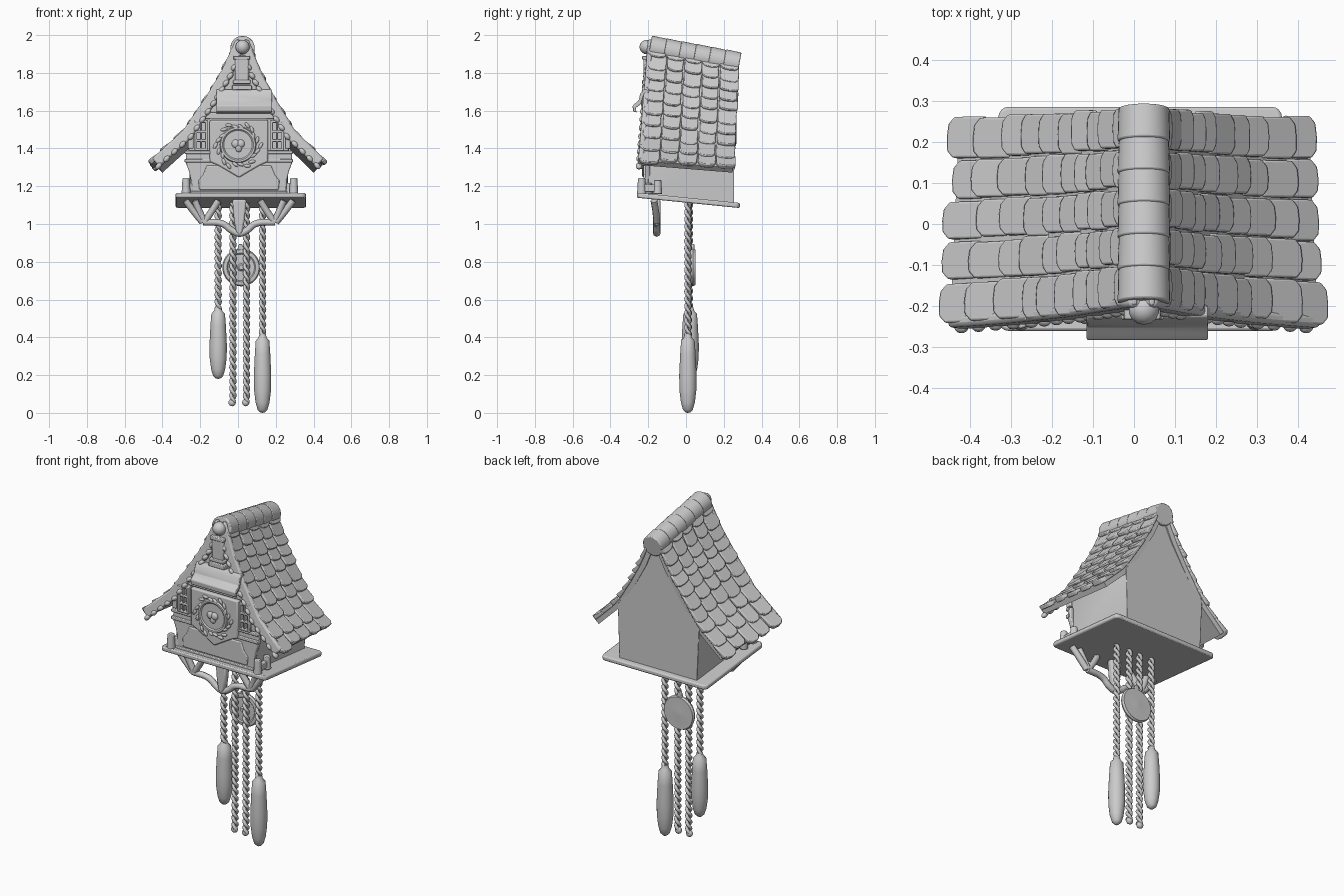
import bpy, bmesh, math, random
from mathutils import Vector, Matrix

if "Cube" in bpy.data.objects:
    bpy.data.objects.remove(bpy.data.objects["Cube"])
random.seed(4)


def finish(bm, name, bevel=0.0, segs=2):
    bmesh.ops.recalc_face_normals(bm, faces=bm.faces)
    me = bpy.data.meshes.new(name)
    bm.to_mesh(me)
    bm.free()
    ob = bpy.data.objects.new(name, me)
    bpy.context.collection.objects.link(ob)
    if bevel:
        m = ob.modifiers.new("bevel", 'BEVEL')
        m.width, m.segments, m.limit_method = bevel, segs, 'ANGLE'
    return ob


def solid(bm, a, b):
    """Closed solid between two matching loops of points."""
    va, vb = [bm.verts.new(p) for p in a], [bm.verts.new(p) for p in b]
    n = len(va)
    bm.faces.new(va)
    bm.faces.new(vb[::-1])
    for i in range(n):
        bm.faces.new((va[i], va[(i + 1) % n], vb[(i + 1) % n], vb[i]))


def prism(name, pts, y0, y1, bevel=0.006, drop=0.0):
    """x,z outline extruded along y; drop lowers the back end."""
    bm = bmesh.new()
    solid(bm, [(x, y0, z) for x, z in pts], [(x, y1, z - drop) for x, z in pts])
    return finish(bm, name, bevel)


def rects(name, boxes, y0, y1, bevel=0.004):
    bm = bmesh.new()
    for x0, x1, z0, z1 in boxes:
        q = [(x0, z0), (x1, z0), (x1, z1), (x0, z1)]
        solid(bm, [(x, y0, z) for x, z in q], [(x, y1, z) for x, z in q])
    return finish(bm, name, bevel)


def blob(bm, loc, size, rot=0.0):
    m = Matrix.Translation(loc) @ Matrix.Rotation(rot, 4, 'Y') @ Matrix.Diagonal((*size, 1))
    bmesh.ops.create_uvsphere(bm, u_segments=14, v_segments=9, radius=1, matrix=m)


def lathe(name, prof, loc, axis='Z', steps=24):
    bm = bmesh.new()
    vs = [bm.verts.new((r, 0, z)) for r, z in prof]
    es = [bm.edges.new(p) for p in zip(vs, vs[1:])]
    bmesh.ops.spin(bm, geom=vs + es, cent=(0, 0, 0), axis=(0, 0, 1), angle=2 * math.pi, steps=steps)
    bmesh.ops.remove_doubles(bm, verts=bm.verts, dist=1e-5)
    if axis == 'Y':
        bm.transform(Matrix.Rotation(math.pi / 2, 4, 'X'))
    bm.transform(Matrix.Translation(loc))
    return finish(bm, name)


def tubes(name, paths, depth, kind='POLY'):
    cu = bpy.data.curves.new(name, 'CURVE')
    cu.dimensions, cu.bevel_depth, cu.bevel_resolution = '3D', depth, 2
    cu.use_fill_caps = True
    for path in paths:
        sp = cu.splines.new(kind)
        if kind == 'BEZIER':
            sp.bezier_points.add(len(path) - 1)
            for p, co in zip(sp.bezier_points, path):
                p.co, p.handle_left_type, p.handle_right_type = co, 'AUTO', 'AUTO'
        else:
            sp.points.add(len(path) - 1)
            for p, co in zip(sp.points, path):
                p.co = (*co, 1)
    ob = bpy.data.objects.new(name, cu)
    bpy.context.collection.objects.link(ob)
    return ob


# Curved roof surface: s = side, t = ridge to eave, v = front to back, d = offset
PROFILE = [(0.025, 1.975), (0.10, 1.80), (0.18, 1.66), (0.29, 1.49), (0.45, 1.34)]


def base(s, t, v):
    i = min(max(int(t * 4), 0), 3)
    f = t * 4 - i
    (w0, z0), (w1, z1) = PROFILE[i], PROFILE[i + 1]
    w, z = w0 + (w1 - w0) * f, z0 + (z1 - z0) * f
    yf, yb = -0.19 - 0.05 * t, 0.275 - 0.02 * t
    return Vector((0.022 * (1 - t) + s * w * (1 - 0.05 * v * t), yf + (yb - yf) * v,
                   z - v * (0.085 - 0.045 * t)))


def roof(s, t, v, d):
    n = (base(s, t + .08, v) - base(s, t - .08, v)).cross(base(s, t, v + .1) - base(s, t, v - .1)).normalized()
    return base(s, t, v) + n * (d if n.z > 0 else -d)


def strip(bm, s, v0, v1, d0, d1, t1=1.0, n=16):
    rings = [[bm.verts.new(roof(s, t1 * i / n, v, d)) for v, d in
              ((v0, d1), (v1, d1), (v1, d0), (v0, d0))] for i in range(n + 1)]
    for a, b in zip(rings, rings[1:]):
        for k in range(4):
            bm.faces.new((a[k], a[(k + 1) % 4], b[(k + 1) % 4], b[k]))
    bm.faces.new(rings[0])
    bm.faces.new(rings[-1][::-1])


slab, barge, tile, lumps = (bmesh.new() for _ in range(4))
ROWS, COLS = 10, 5
for s in (-1, 1):
    strip(slab, s, 0.01, 0.99, -0.04, -0.004)
    strip(barge, s, -0.025, 0.035, -0.052, 0.008)
    for k in range(15):
        p = roof(s, 0.12 + 0.88 * k / 14, -0.01, -0.045)
        blob(lumps, p, (0.022, 0.017, 0.014), s * 0.85)
    for r in range(ROWS):
        for c in range(COLS):
            j = lambda a: random.uniform(-a, a)
            v0 = c / COLS + (0.006 if c else -0.01) + j(0.008)
            v1 = (c + 1) / COLS - (0.006 if c < COLS - 1 else -0.01) + j(0.008)
            t0, t1 = r / ROWS - 0.005, (r + 1) / ROWS + 0.015 + j(0.014)
            q = [(t0, v0, 0), (t0, v1, 0), (t1 - .022, v1, 1), (t1, v1 - .035, 1),
                 (t1 + .004, (v0 + v1) / 2, 1), (t1, v0 + .035, 1), (t1 - .022, v0, 1)]
            h = 0.013 + j(0.004)
            solid(tile, [roof(s, t, v, -0.012) for t, v, k in q],
                  [roof(s, t, v, 0.001 + h * k) for t, v, k in q])
finish(slab, "roof_slab")
finish(barge, "roof_front_boards", 0.01)
finish(lumps, "roof_front_scallops")
finish(tile, "roof_shingles", 0.005)

# Rounded ridge caps, overlapping front to back
bm = bmesh.new()
for k in range(6):
    y = -0.19 + (k + 0.5) * 0.0785
    m = Matrix.Translation((0.024, y, 1.934 - 0.185 * (y + 0.19))) @ Matrix.Rotation(math.pi / 2 - 0.183, 4, 'X')
    bmesh.ops.create_cone(bm, cap_ends=True, segments=28, radius1=0.06 + random.uniform(0, .002),
                          radius2=0.064, depth=0.083, matrix=m)
finish(bm, "ridge_caps", 0.005)

# House body: gable prism under the roof
gable = [(0.26, 1.15), (0.27, 1.48), (0.19, 1.60), (0.11, 1.73), (0.022, 1.92),
         (-0.075, 1.73), (-0.17, 1.60), (-0.265, 1.48), (-0.25, 1.15)]
body = prism("house_body", gable, -0.2, 0.255, 0.003, 0.05)

# Base plate with rounded corners, tipping down to the back
bm = bmesh.new()
ring = []
for cx, cy, a0 in ((.335, .26, 0), (-.305, .26, 90), (-.305, -.235, 180), (.335, -.235, 270)):
    for k in range(5):
        a = math.radians(a0 + k * 22.5)
        ring.append((cx + .025 * math.cos(a), cy + .025 * math.sin(a)))
solid(bm, [(x, y, 1.113 - .1 * y) for x, y in ring], [(x, y, 1.14 - .1 * y) for x, y in ring])
finish(bm, "base_plate", 0.007)

# Front board with flared sides, raised panel and bands
half = [(0.25, 1.16), (0.253, 1.23), (0.265, 1.28), (0.28, 1.32), (0.28, 1.385)]
prism("front_board", [(x + .005, z) for x, z in half] + [(-x + .005, z) for x, z in half[::-1]], -0.218, -0.19)
half = [(0.21, 1.18), (0.215, 1.23), (0.19, 1.26), (0.17, 1.31)]
prism("lower_panel", [(x + .005, z) for x, z in half] + [(-x + .005, z) for x, z in half[::-1]], -0.225, -0.2)
rects("front_bands", [(-.282, .29, 1.325, 1.345), (-.282, .29, 1.37, 1.388), (-.25, .26, 1.155, 1.175)], -0.227, -0.2)
rects("gable_beams", [(-.2, .22, 1.555, 1.59), (-.12, .15, 1.685, 1.71)], -0.222, -0.19)

# Clock plate, wreath dial and centre ornament
plate = [(-.15, 1.55), (.16, 1.55), (.16, 1.33), (.115, 1.31), (.005, 1.245), (-.105, 1.31), (-.15, 1.33)]
prism("clock_plate", plate, -0.232, -0.19, 0.008)
lathe("dial", [(0, .006), (.075, .006), (.082, .012), (.092, .012), (.098, 0), (.098, -.01), (0, -.01)],
      (0.0, -0.23, 1.42), 'Y', 36)
bm = bmesh.new()
for k in range(22):
    a = k * 2 * math.pi / 22
    R = 0.108 + 0.012 * math.cos(6 * a)
    blob(bm, (R * math.cos(a), -0.235, 1.415 + R * math.sin(a)), (0.019, 0.008, 0.009), -a + math.pi / 2 + 0.5)
for x in (-.012, .014):
    blob(bm, (x, -0.24, 1.425), (0.022, 0.013, 0.022))
blob(bm, (0.004, -0.24, 1.402), (0.018, 0.012, 0.022))
finish(bm, "dial_wreath")

# Curved canopy above the clock
edge = [(-.2, 1.71), (-.225, 1.712), (-.243, 1.69), (-.25, 1.655), (-.268, 1.64), (-.283, 1.625), (-.28, 1.598),
        (-.262, 1.59), (-.266, 1.615), (-.238, 1.635), (-.225, 1.68), (-.2, 1.695)]
bm = bmesh.new()
solid(bm, [(-.115, y, z) for y, z in edge], [(.18, y, z) for y, z in edge])
finish(bm, "canopy", 0.004)
rects("canopy_backing", [(-.115, .17, 1.585, 1.7)], -0.235, -0.19)

# Gable post and ball finial
rects("gable_post", [(-.017, .058, 1.74, 1.89)], -0.225, -0.18, 0.01)
rects("gable_post_steps", [(-.032, .073, 1.71, 1.735), (-.026, .067, 1.742, 1.762), (-.024, .064, 1.87, 1.89)],
      -0.232, -0.18)
bm = bmesh.new()
blob(bm, (0.024, -0.208, 1.937), (0.038, 0.038, 0.038))
finish(bm, "ball_finial")

# Windows with shutters, corner stump fences
for side, s in (("left", -1), ("right", 1)):
    o = 0.006
    bars = [(.165, .18, 1.39, 1.55), (.222, .237, 1.39, 1.55), (.196, .206, 1.4, 1.54)]
    bars += [(.165, .237, z, z + .014) for z in (1.388, 1.435, 1.482, 1.536)]
    rects(side + "_window", [(s * a + o, s * b + o, c, d) for a, b, c, d in bars], -0.238, -0.195)
    rects(side + "_shutter", [(s * .242 + o, s * .272 + o, 1.4, 1.535)], -0.236, -0.2)
    bm = bmesh.new()
    for x, y, h in ((.285, -.235, .085), (.285, -.15, .075), (.262, -.2, .06)):
        bmesh.ops.create_cone(bm, cap_ends=True, segments=12, radius1=.024, radius2=.019, depth=h,
                              matrix=Matrix.Translation((s * x + .01, y, 1.158 + h / 2)))
    q = [(-.24, 1.17), (-.14, 1.17), (-.14, 1.21), (-.24, 1.21)]
    solid(bm, [(s * .272 + .01, y, z) for y, z in q], [(s * .298 + .01, y, z) for y, z in q])
    finish(bm, side + "_stump_fence", 0.004)

# Branch bracket under the base
paths = [[(.195, -.155, 1.01), (.09, -.155, 1.0), (.045, -.155, .965), (.007, -.155, .95),
          (-.031, -.155, .965), (-.08, -.155, 1.0), (-.185, -.155, 1.01)]]
for s in (-1, 1):
    for a, b in ((.195, .285), (.185, .11), (.185, .235)):
        paths.append([(s * a + .007, -.155, 1.01), (s * (a + b) / 2 + .007, -.16, 1.065), (s * b + .007, -.17, 1.125)])
tubes("branch_bracket", paths, 0.018, 'BEZIER')
prism("bracket_tongue", [(-.03, 1.13), (.045, 1.13), (.035, 1.02), (.025, .96), (.007, .932), (-.011, .96), (-.021, 1.02)],
      -0.175, -0.135, 0.01)

# Twisted chains
chains = [(-.105, .018, .55), (-.027, .012, .06), (.045, .012, .06), (.13, .01, .41)]
strands = []
for x, y, zb in chains:
    n = int((1.12 - zb) / 0.0075)
    for ph in (0, math.pi):
        strands.append([(x + .0105 * math.cos(ph + k * .62), y + .0105 * math.sin(ph + k * .62),
                         1.12 + (zb - 1.12) * k / n) for k in range(n + 1)])
tubes("hanging_chains", strands, 0.0095)
bm = bmesh.new()
for x, y, zb in chains[1:3]:
    blob(bm, (x - .004, y, .055), (.02, .017, .02))
finish(bm, "chain_ends")

# Pine-cone weights
prof = [(0, 0), (.016, 0), (.022, -.02), (.036, -.035), (.041, -.1), (.046, -.2), (.045, -.27),
        (.037, -.33), (.026, -.365), (.012, -.378), (0, -.38)]
lathe("left_weight", prof, (-.105, .022, .56))
lathe("right_weight", [(r, z * 1.105) for r, z in prof], (.13, .01, .42))

# Pendulum disc with rim, boss and hook
lathe("pendulum_disc", [(0, .02), (.012, .02), (.02, .01), (.07, .008), (.076, .014), (.094, .012), (.1, 0),
                        (.094, -.012), (.02, -.012), (0, -.014)], (.017, .037, .77), 'Y', 40)
prism("pendulum_hook", [(-.006, .86), (.036, .86), (.022, .895), (.006, .895)], .028, .044, .004)

# Smooth shading with sharp edges kept
bpy.ops.object.select_all(action='DESELECT')
for ob in bpy.data.objects:
    if ob.type == 'MESH':
        ob.select_set(True)
        bpy.context.view_layer.objects.active = ob
bpy.ops.object.shade_smooth_by_angle(angle=math.radians(40))
